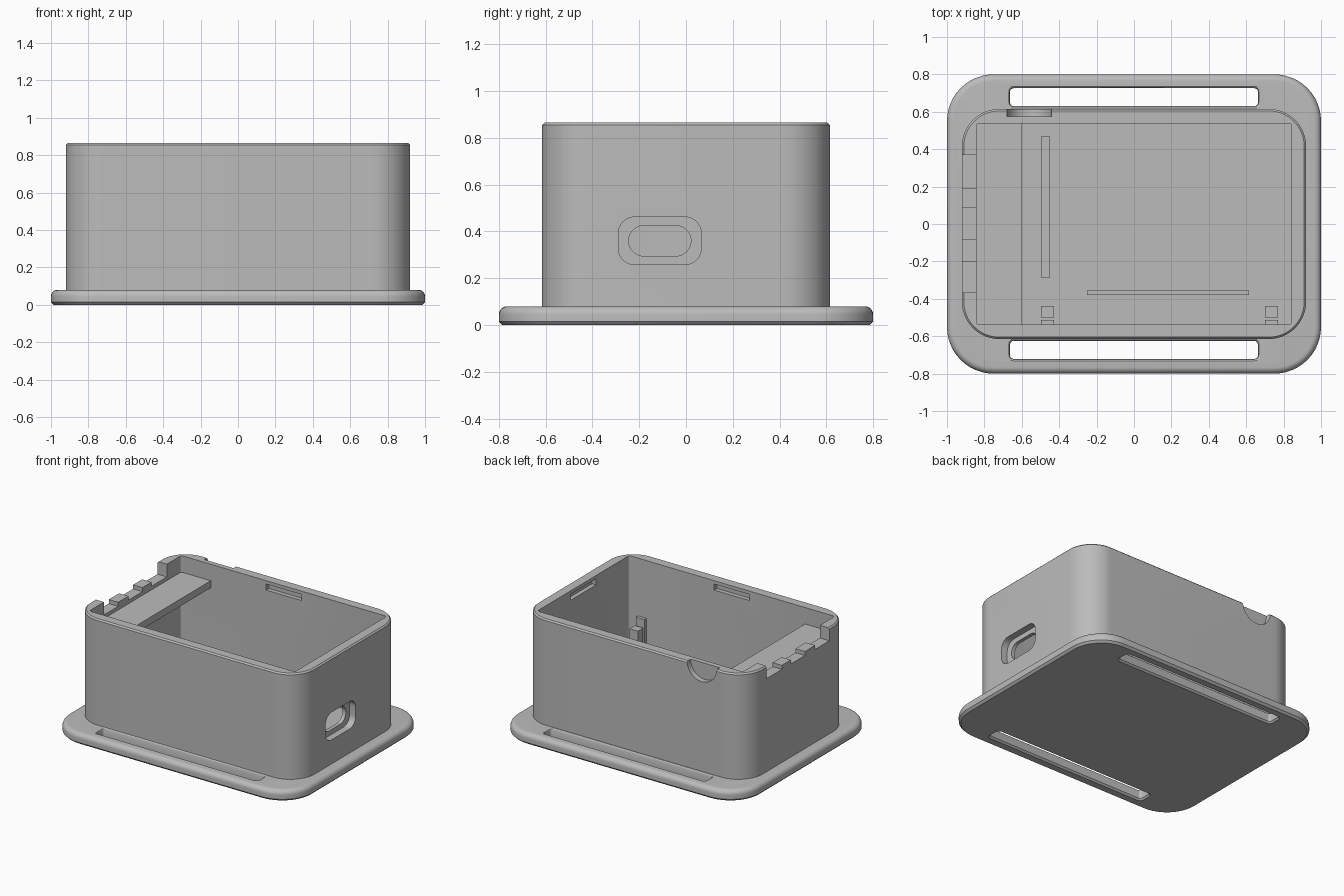
import bpy, bmesh
from math import sin, cos, pi, radians
from mathutils import Matrix

cube = bpy.data.objects.get("Cube")
if cube:
    bpy.data.objects.remove(cube, do_unlink=True)

grey = bpy.data.materials.new("plain grey plastic")
grey.use_nodes = True
colour = (0.5, 0.5, 0.5, 1)
grey.diffuse_color = colour
grey.node_tree.nodes["Principled BSDF"].inputs["Base Color"].default_value = colour


def finish(name, bm):
    bmesh.ops.recalc_face_normals(bm, faces=bm.faces)
    mesh = bpy.data.meshes.new(name)
    bm.to_mesh(mesh)
    bm.free()
    mesh.materials.append(grey)
    ob = bpy.data.objects.new(name, mesh)
    bpy.context.collection.objects.link(ob)
    return ob


def loft(name, rings, centre=(0, 0, 0), turn=None, steps=12):
    """Stack of rounded rectangles: (half width, half depth, corner radius, height)."""
    bm = bmesh.new()
    loops = []
    for hx, hy, r, z in rings:
        loop = []
        for q, (sx, sy) in enumerate([(1, 1), (-1, 1), (-1, -1), (1, -1)]):
            for i in range(steps + 1):
                a = (q + i / steps) * pi / 2
                loop.append(bm.verts.new((sx * (hx - r) + r * cos(a), sy * (hy - r) + r * sin(a), z)))
        loops.append(loop)
    n = len(loops[0])
    for low, high in zip(loops, loops[1:]):
        for i in range(n):
            j = (i + 1) % n
            bm.faces.new((low[i], low[j], high[j], high[i]))
    bm.faces.new(loops[0])
    bm.faces.new(loops[-1])
    bmesh.ops.remove_doubles(bm, verts=bm.verts, dist=1e-5)
    if turn:
        bmesh.ops.transform(bm, matrix=turn, verts=bm.verts)
    bmesh.ops.translate(bm, vec=centre, verts=bm.verts)
    return finish(name, bm)


def box(name, x, y, z):
    bm = bmesh.new()
    bmesh.ops.create_cube(bm, size=1)
    for v in bm.verts:
        v.co = [lo + (c + 0.5) * (hi - lo) for c, (lo, hi) in zip(v.co, (x, y, z))]
    return finish(name, bm)


def cut(ob, cutter):
    """Subtract the cutter, bake the result and remove the cutter."""
    cutter.hide_render = True
    mod = ob.modifiers.new("cut", 'BOOLEAN')
    mod.operation, mod.solver, mod.object = 'DIFFERENCE', 'EXACT', cutter
    bpy.context.view_layer.update()
    baked = bpy.data.meshes.new_from_object(ob.evaluated_get(bpy.context.evaluated_depsgraph_get()))
    ob.modifiers.clear()
    ob.data = baked
    bpy.data.objects.remove(cutter, do_unlink=True)


def smooth(ob):
    bpy.ops.object.select_all(action='DESELECT')
    ob.select_set(True)
    bpy.context.view_layer.objects.active = ob
    bpy.ops.object.shade_smooth_by_angle(angle=radians(30))


# Base flange: small chamfer below, rounded edge above
round_r, top = 0.035, 0.08
rings = [(0.985, 0.785, 0.235, 0), (1, 0.8, 0.25, 0.015)]
for i in range(7):
    a = i / 6 * pi / 2
    inset = round_r * (1 - cos(a))
    rings.append((1 - inset, 0.8 - inset, 0.25 - inset, top - round_r + round_r * sin(a)))
flange = loft("base_flange", rings)

# Strap slots with softened upper and lower rims
for y in (0.678, -0.673):
    cut(flange, loft("slot_cutter", [
        (0.677, 0.062, 0.033, -0.002), (0.663, 0.048, 0.02, 0.012), (0.663, 0.048, 0.02, 0.065),
        (0.667, 0.052, 0.024, 0.075), (0.678, 0.061, 0.033, 0.082)], (0, y, 0), steps=5))
smooth(flange)

# Case shell with a fine top chamfer
shell = loft("case_shell", [(0.92, 0.615, 0.2, 0.06), (0.92, 0.615, 0.2, 0.855),
                            (0.91, 0.605, 0.19, 0.865)], steps=16)
cut(shell, loft("cavity_cutter", [(0.843, 0.538, 0.015, 0.085), (0.843, 0.538, 0.015, 1)], steps=3))

# Snap pockets inside the front, back and left walls
pocket = (0.795, 0.84)
cut(shell, box("pocket_cutter", (-0.145, 0.145), (0.5, 0.57), pocket))
cut(shell, box("pocket_cutter", (-0.145, 0.145), (-0.57, -0.5), pocket))
cut(shell, box("pocket_cutter", (0.8, 0.875), (-0.15, 0.15), pocket))

# Lowered wall section
cut(shell, box("wall_cutter", (-1, -0.8), (-0.365, 0.37), (0.77, 1)))

# Half-round finger notch in the back wall
bm = bmesh.new()
bmesh.ops.create_cone(bm, cap_ends=True, segments=48, radius1=0.12, radius2=0.12, depth=0.125,
                      matrix=Matrix.Translation((-0.56, 0.6375, 0.865)) @ Matrix.Rotation(pi / 2, 4, 'X'))
cut(shell, finish("notch_cutter", bm))

# Port: outer recess, then a through hole with round ends
sideways = Matrix(((0, 0, 1, 0), (1, 0, 0, 0), (0, 1, 0, 0), (0, 0, 0, 1)))
port = (0, -0.112, 0.36)
cut(shell, loft("recess_cutter", [(0.177, 0.102, 0.07, 0.87), (0.177, 0.102, 0.07, 1)], port, sideways))
cut(shell, loft("port_cutter", [(0.133, 0.065, 0.0649, 0.8), (0.133, 0.065, 0.0649, 1)], port, sideways))
smooth(shell)

# Teeth on the lowered wall
for side, y in (("front", (-0.2, -0.08)), ("back", (0.085, 0.19))):
    box(side + "_wall_tooth", (-0.92, -0.843), y, (0.765, 0.8))

# Inner shelf
box("inner_shelf", (-0.85, -0.6), (-0.545, 0.545), (0.69, 0.743))

# Floor ribs
box("side_floor_rib", (-0.495, -0.452), (-0.29, 0.47), (0.08, 0.2))
box("front_floor_rib", (-0.25, 0.615), (-0.38, -0.355), (0.08, 0.2))

# Board holders: a block with a taller plate behind it
for side, x in (("right", -0.462), ("left", 0.735)):
    box(side + "_holder_block", (x - 0.034, x + 0.034), (-0.5, -0.438), (0.08, 0.38))
    box(side + "_holder_plate", (x - 0.034, x + 0.034), (-0.545, -0.513), (0.08, 0.437))
